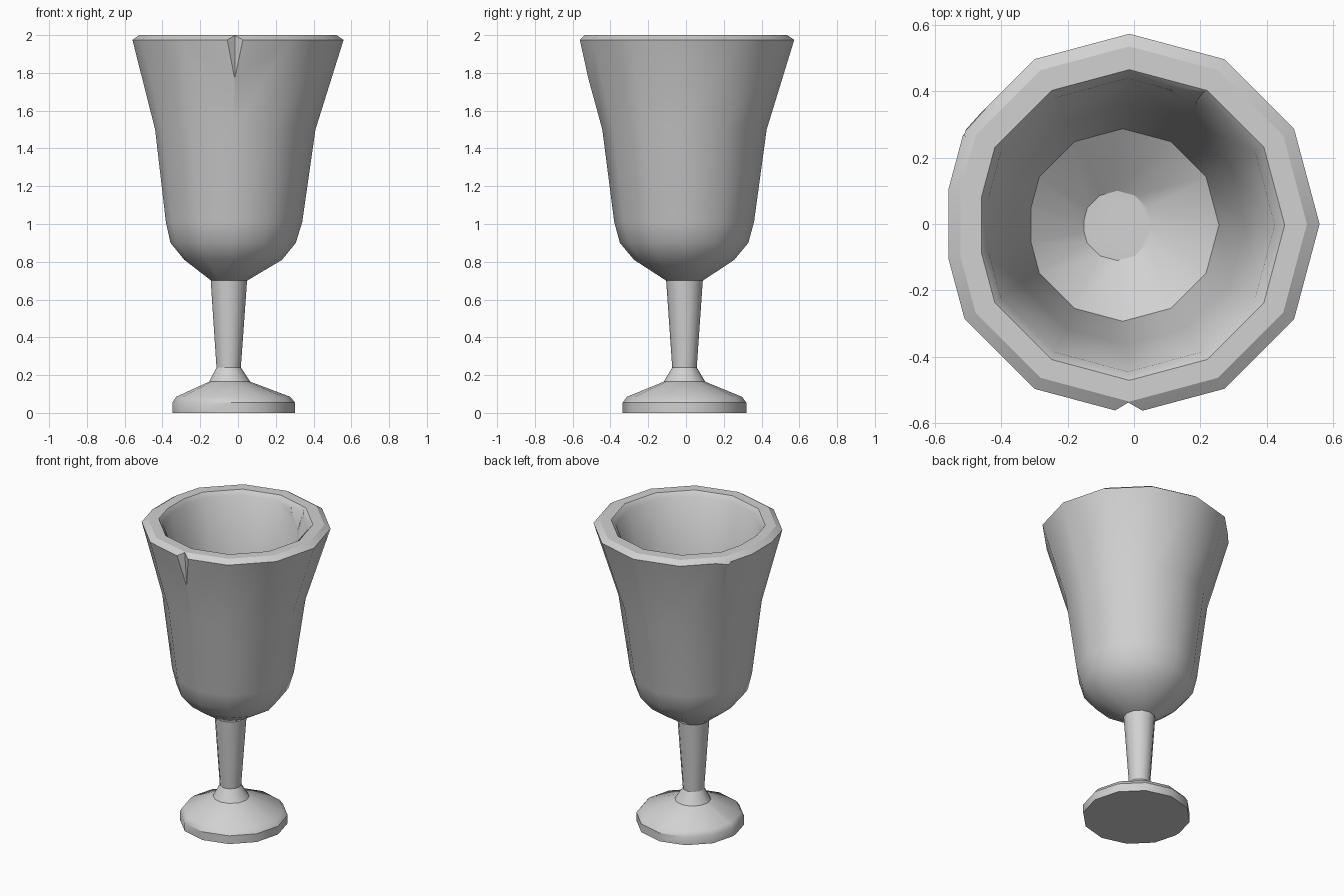
import bpy, bmesh
from math import cos, sin, tau, radians
from mathutils import Vector

cube = bpy.data.objects.get("Cube")
if cube:
    bpy.data.objects.remove(cube)

SIDES = 12

grey = bpy.data.materials.new("plain grey")
grey.use_nodes = True
colour = (0.64, 0.64, 0.64, 1)
grey.diffuse_color = colour
grey.node_tree.nodes["Principled BSDF"].inputs["Base Color"].default_value = colour


def finish(name, bm):
    bmesh.ops.recalc_face_normals(bm, faces=bm.faces)
    mesh = bpy.data.meshes.new(name)
    bm.to_mesh(mesh)
    bm.free()
    mesh.materials.append(grey)
    obj = bpy.data.objects.new(name, mesh)
    bpy.context.collection.objects.link(obj)
    return obj


def ring_points(radius, z, cx, cy, clip):
    """Twelve-sided ring whose corner at -x is cut off."""
    pts = [Vector((cx + radius * cos(tau * i / SIDES),
                   cy + radius * sin(tau * i / SIDES), z)) for i in range(SIDES)]
    k = SIDES // 2
    before, corner, after = pts[k - 1:k + 2]
    pts[k:k + 1] = [corner.lerp(before, clip), corner.lerp(after, clip)]
    return pts


def turned(name, profile, clip, cap_start=True, cap_end=True):
    """Loft rings given as (radius, height, centre x, centre y)."""
    bm = bmesh.new()
    rings = [[bm.verts.new(p) for p in ring_points(*row, clip)] for row in profile]
    for a, b in zip(rings, rings[1:]):
        for i in range(len(a)):
            j = (i + 1) % len(a)
            bm.faces.new((a[i], a[j], b[j], b[i]))
    if cap_start:
        bm.faces.new(rings[0])
    if cap_end:
        bm.faces.new(rings[-1])
    return finish(name, bm)


def select_only(obj):
    bpy.ops.object.select_all(action='DESELECT')
    obj.select_set(True)
    bpy.context.view_layer.objects.active = obj


def chip(target, points):
    """Cut the convex hull of the points out of the target."""
    bm = bmesh.new()
    for p in points:
        bm.verts.new(p)
    bmesh.ops.convex_hull(bm, input=bm.verts)
    cutter = finish("chip_cutter", bm)
    cutter.hide_render = True
    mod = target.modifiers.new("chip", 'BOOLEAN')
    mod.operation = 'DIFFERENCE'
    mod.solver = 'EXACT'
    mod.object = cutter
    select_only(target)
    bpy.ops.object.modifier_apply(modifier=mod.name)
    bpy.data.objects.remove(cutter)


# Foot
foot = turned("foot", [
    (0.327, 0, -0.026, -0.008), (0.327, 0.055, -0.026, -0.008),
    (0.305, 0.085, -0.028, -0.008), (0.11, 0.165, -0.045, -0.008),
    (0.065, 0.24, -0.05, -0.008)], 0.12)

# Stem
stem = turned("stem", [
    (0.065, 0.24, -0.05, -0.008), (0.097, 0.7, -0.049, -0.008)],
    0.12, cap_start=False, cap_end=False)

# Bowl: outer wall upward, over the rim, then down the inside
bowl = turned("bowl", [
    (0.097, 0.7, -0.049, -0.008), (0.265, 0.81, -0.032, -0.01),
    (0.34, 0.9, -0.034, -0.01), (0.37, 1.01, -0.03, -0.01),
    (0.435, 1.5, -0.025, -0.008), (0.573, 1.975, -0.014, 0),
    (0.535, 2.0, -0.014, 0), (0.468, 2.0, -0.014, -0.003),
    (0.442, 1.97, -0.018, -0.003), (0.36, 1.5, -0.024, -0.003),
    (0.29, 0.96, -0.034, -0.003), (0.105, 0.83, -0.05, -0.005)], 0.365)

# Notch in the front of the rim
chip(bowl, [(-0.017, -0.54, 2.02), (-0.017, -0.517, 1.775),
            (-0.11, -0.6, 2.02), (0.08, -0.6, 2.02), (-0.017, -0.6, 1.775)])

# Chip in the inner edge at the back left
chip(bowl, [(0.212, 0.402, 2.005), (0.105, 0.41, 1.98), (0.265, 0.315, 1.98),
            (0.174, 0.348, 1.79), (0.1, 0.2, 1.97)])

# Shallow chip in the outer edge at the back right
chip(bowl, [(-0.385, 0.415, 1.995), (-0.485, 0.27, 2.003),
            (-0.535, 0.25, 1.95), (-0.52, 0.46, 2.03)])

for part in (foot, stem, bowl):
    select_only(part)
    bpy.ops.object.shade_smooth_by_angle(angle=radians(34))
